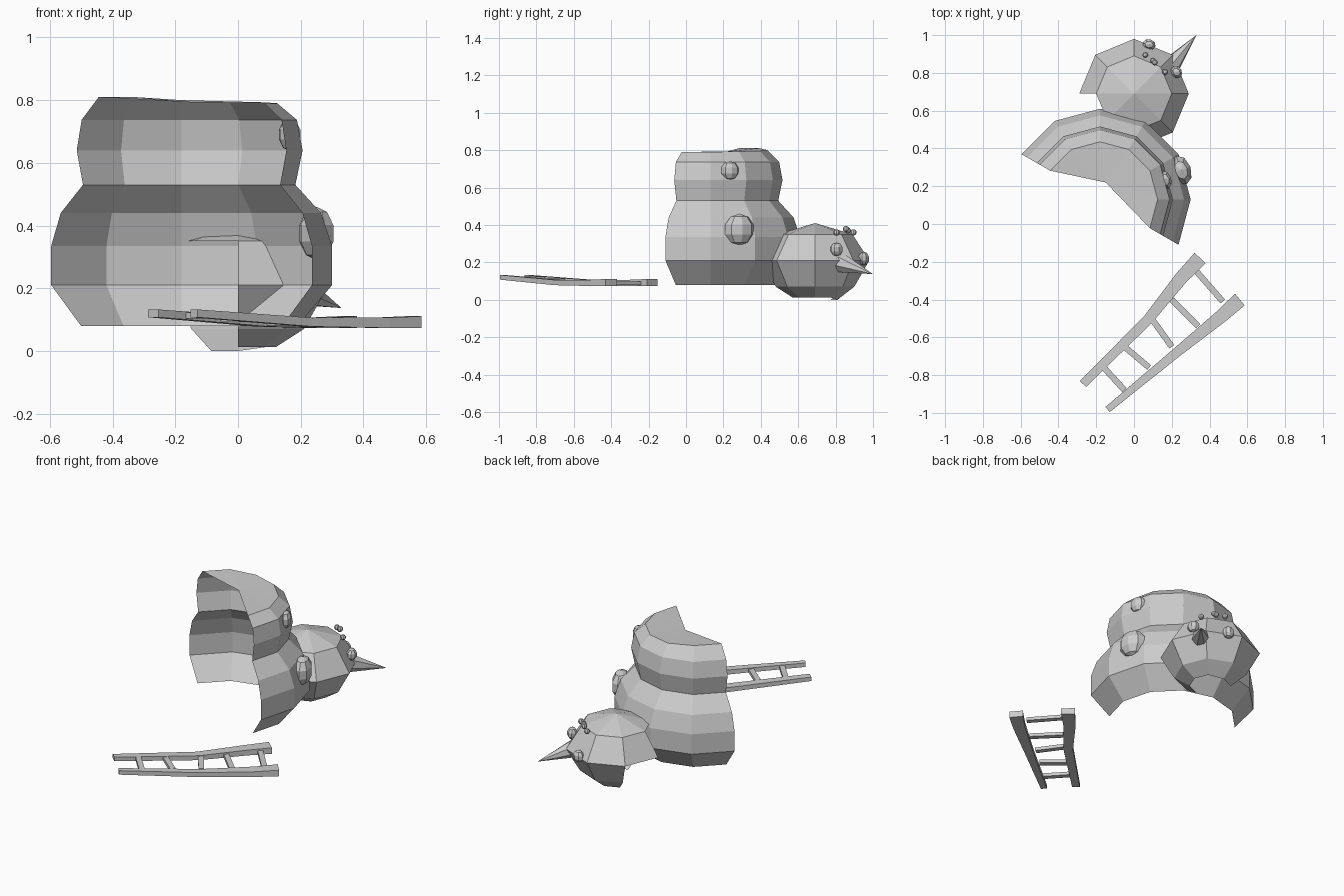
import bpy, bmesh
from math import cos, sin, radians
from mathutils import Vector, Matrix

if "Cube" in bpy.data.objects:
    bpy.data.objects.remove(bpy.data.objects["Cube"])


def finish(name, bm):
    mesh = bpy.data.meshes.new(name)
    bm.to_mesh(mesh)
    bm.free()
    obj = bpy.data.objects.new(name, mesh)
    bpy.context.collection.objects.link(obj)
    return obj


def ring(bm, centre, r, z, angles):
    return [bm.verts.new((centre[0] + r * cos(radians(a)),
                          centre[1] + r * sin(radians(a)), z)) for a in angles]


# Broken body: half of a twelve-sided shell, open underneath and to the front left
bm = bmesh.new()
angles = range(-30, 151, 30)
profile = [(.37, .08), (.48, .21), (.48, .335), (.445, .44),
           (.363, .53), (.386, .64), (.368, .737), (.305, .79)]
rings = [ring(bm, (-.18, .13), r, z, angles) for r, z in profile]
for lo, hi in zip(rings, rings[1:]):
    for i in range(6):
        bm.faces.new((lo[i], lo[i + 1], hi[i + 1], hi[i]))
for v, dz in zip(rings[-1], (0, 0, .003, .006, .01, .02, .02)):
    v.co.z += dz
hub = bm.verts.new((-.15, .22, .793))
for i in range(6):
    bm.faces.new((rings[-1][i], rings[-1][i + 1], hub))
finish("broken_body", bm)

# Fallen head: eight-sided shell with a broken-out corner
bm = bmesh.new()
profile = [(.12, .012), (.21, .07), (.29, .21), (.20, .35)]
rings = [ring(bm, (0, .69), r, z, range(0, 360, 45)) for r, z in profile]
for i in (2, 3):
    rings[0][i].co.z = 0
missing = [(3, 4, 5), (3, 4, 5), (4, 5)]
for lo, hi, gaps in zip(rings, rings[1:], missing):
    for i in range(8):
        if i not in gaps:
            j = (i + 1) % 8
            bm.faces.new((lo[i], lo[j], hi[j], hi[i]))
apex = bm.verts.new((0, .69, .41))
for i in range(8):
    bm.faces.new((rings[-1][i], rings[-1][(i + 1) % 8], apex))
bmesh.ops.delete(bm, geom=[v for v in bm.verts if not v.link_faces], context='VERTS')
finish("fallen_head", bm)

# Carrot nose
base, tip = Vector((.18, .82, .20)), Vector((.33, 1.0, .137))
axis = tip - base
bm = bmesh.new()
bmesh.ops.create_cone(bm, cap_ends=True, segments=7, radius1=.058, radius2=0, depth=axis.length)
bm.transform(Matrix.Translation((base + tip) / 2) @ axis.to_track_quat('Z', 'Y').to_matrix().to_4x4())
finish("carrot_nose", bm)


# Coal lumps, flattened along their outward direction
def lump(name, pos, r, depth, turn):
    bm = bmesh.new()
    bmesh.ops.create_uvsphere(bm, u_segments=8, v_segments=5, radius=1)
    bm.transform(Matrix.Translation(pos) @ Matrix.Rotation(radians(turn), 4, 'Z')
                 @ Matrix.Diagonal((depth, r, r, 1)))
    finish(name, bm)


lump("lower_button", (.25, .285, .375), .085, .055, 20)
lump("upper_button", (.165, .235, .69), .052, .035, 20)
lump("eye_right", (.225, .805, .27), .037, .03, 30)
lump("eye_left", (.08, .95, .22), .037, .03, 75)
for k, pos in enumerate([(.165, .805, .36), (.11, .855, .378), (.06, .895, .36), (.10, .865, .37)]):
    lump(f"mouth_{k + 1}", pos, .017, .017, 45)


# Ladder: bars swept through points given as (x, y, z, width, height)
def bar(name, points):
    bm = bmesh.new()
    run = Vector(points[-1][:2]) - Vector(points[0][:2])
    side = Vector((-run.y, run.x, 0)).normalized()
    loops = []
    for x, y, z, w, h in points:
        c = Vector((x, y, z))
        loops.append([bm.verts.new(c + side * w * a / 2 + Vector((0, 0, h * b / 2)))
                      for a, b in ((-1, -1), (1, -1), (1, 1), (-1, 1))])
    for p, q in zip(loops, loops[1:]):
        for i in range(4):
            j = (i + 1) % 4
            bm.faces.new((p[i], p[j], q[j], q[i]))
    bm.faces.new(loops[0])
    bm.faces.new(loops[-1])
    bmesh.ops.recalc_face_normals(bm, faces=bm.faces)
    finish(name, bm)


bar("ladder_rail_left", [(-.27, -.847, .12, .045, .025), (.075, -.505, .092, .055, .028),
                         (.25, -.285, .09, .07, .033), (.35, -.18, .092, .08, .038)])
bar("ladder_rail_right", [(-.14, -.982, .12, .035, .025), (.22, -.685, .092, .05, .028),
                          (.46, -.49, .09, .07, .033), (.56, -.40, .092, .08, .038)])
rungs = [(.33, -.25, .47, -.41, .088), (.20, -.40, .34, -.54, .086), (.10, -.51, .20, -.65, .092),
         (-.05, -.65, .08, -.76, .103), (-.16, -.76, -.05, -.88, .113)]
for k, (x1, y1, x2, y2, z) in enumerate(rungs):
    bar(f"ladder_rung_{k + 1}", [(x1, y1, z, .032, .02), (x2, y2, z, .032, .02)])
